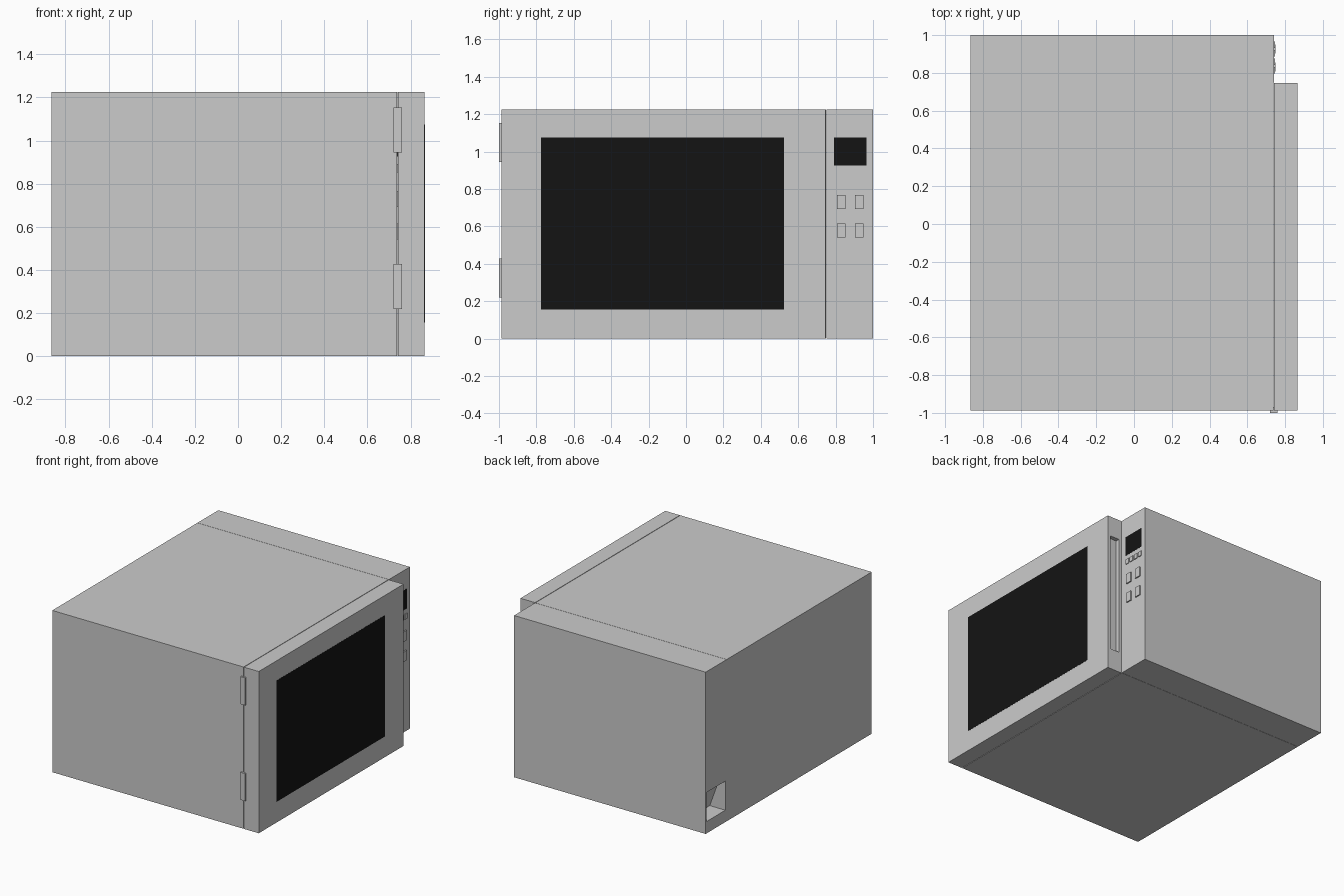
import bpy, bmesh

if "Cube" in bpy.data.objects:
    bpy.data.objects.remove(bpy.data.objects["Cube"])

black = bpy.data.materials.new("black_glass")
black.diffuse_color = (0.007, 0.007, 0.007, 1)
black.use_nodes = True
black.node_tree.nodes["Principled BSDF"].inputs["Base Color"].default_value = black.diffuse_color


def prism(name, profile, y0, y1, mat=None):
    """Extrude an x-z profile from y0 to y1."""
    bm = bmesh.new()
    face = bm.faces.new([bm.verts.new((x, y0, z)) for x, z in profile])
    ext = bmesh.ops.extrude_face_region(bm, geom=[face])["geom"]
    verts = [v for v in ext if isinstance(v, bmesh.types.BMVert)]
    bmesh.ops.translate(bm, verts=verts, vec=(0, y1 - y0, 0))
    bmesh.ops.recalc_face_normals(bm, faces=bm.faces)
    mesh = bpy.data.meshes.new(name)
    bm.to_mesh(mesh)
    bm.free()
    ob = bpy.data.objects.new(name, mesh)
    bpy.context.collection.objects.link(ob)
    if mat:
        mesh.materials.append(mat)
    return ob


def box(name, x, y, z, mat=None):
    profile = [(x[0], z[0]), (x[1], z[0]), (x[1], z[1]), (x[0], z[1])]
    return prism(name, profile, y[0], y[1], mat)


def cut(ob, cutter):
    mod = ob.modifiers.new("cut", "BOOLEAN")
    mod.operation = "DIFFERENCE"
    mod.solver = "EXACT"
    mod.object = cutter
    bpy.context.view_layer.objects.active = ob
    bpy.ops.object.modifier_apply(modifier=mod.name)
    bpy.data.objects.remove(cutter)


H, BACK, FACE, FRONT = 1.225, -0.865, 0.74, 0.865
SIDE, SEAM = -0.987, 0.75

# oven body and control housing
box("oven_body", (BACK, FACE - 0.002), (SIDE, SEAM - 0.002), (0, H))
housing = box("control_housing", (BACK, FACE), (SEAM, 1.0), (0, H))

# wedge-shaped cable recess at the back of the housing
cut(housing, prism("cable_cutter", [(BACK - 0.05, 0.09), (BACK + 0.13, 0.09),
                                    (BACK + 0.05, 0.31), (BACK - 0.05, 0.31)], 0.765, 0.988))

# door with finger grip slot and window
door = box("door", (FACE + 0.002, FRONT), (SIDE, SEAM - 0.004), (0, H))
cut(door, box("grip_cutter", (0.762, 0.84), (0.715, 0.80), (0.16, 1.07)))
box("door_window", (FRONT - 0.01, FRONT + 0.001), (-0.775, 0.525), (0.157, 1.075), black)

# hinges
for i, z in enumerate((0.22, 0.945)):
    box(f"hinge_{i + 1}", (0.72, 0.76), (-1.0, -0.97), (z, z + 0.208))

# display
box("display", (FACE - 0.01, FACE + 0.001), (0.792, 0.966), (0.925, 1.075), black)

# large buttons, two by two
for row, z in enumerate((0.54, 0.692)):
    for col, y in enumerate((0.807, 0.903)):
        box(f"button_{row + 1}_{col + 1}", (FACE - 0.01, FACE + 0.009),
            (y, y + 0.047), (z, z + 0.075))

# row of small buttons
for i, y in enumerate((0.797, 0.842, 0.887, 0.932)):
    box(f"small_button_{i + 1}", (FACE - 0.01, FACE + 0.006), (y, y + 0.033), (0.852, 0.89))
